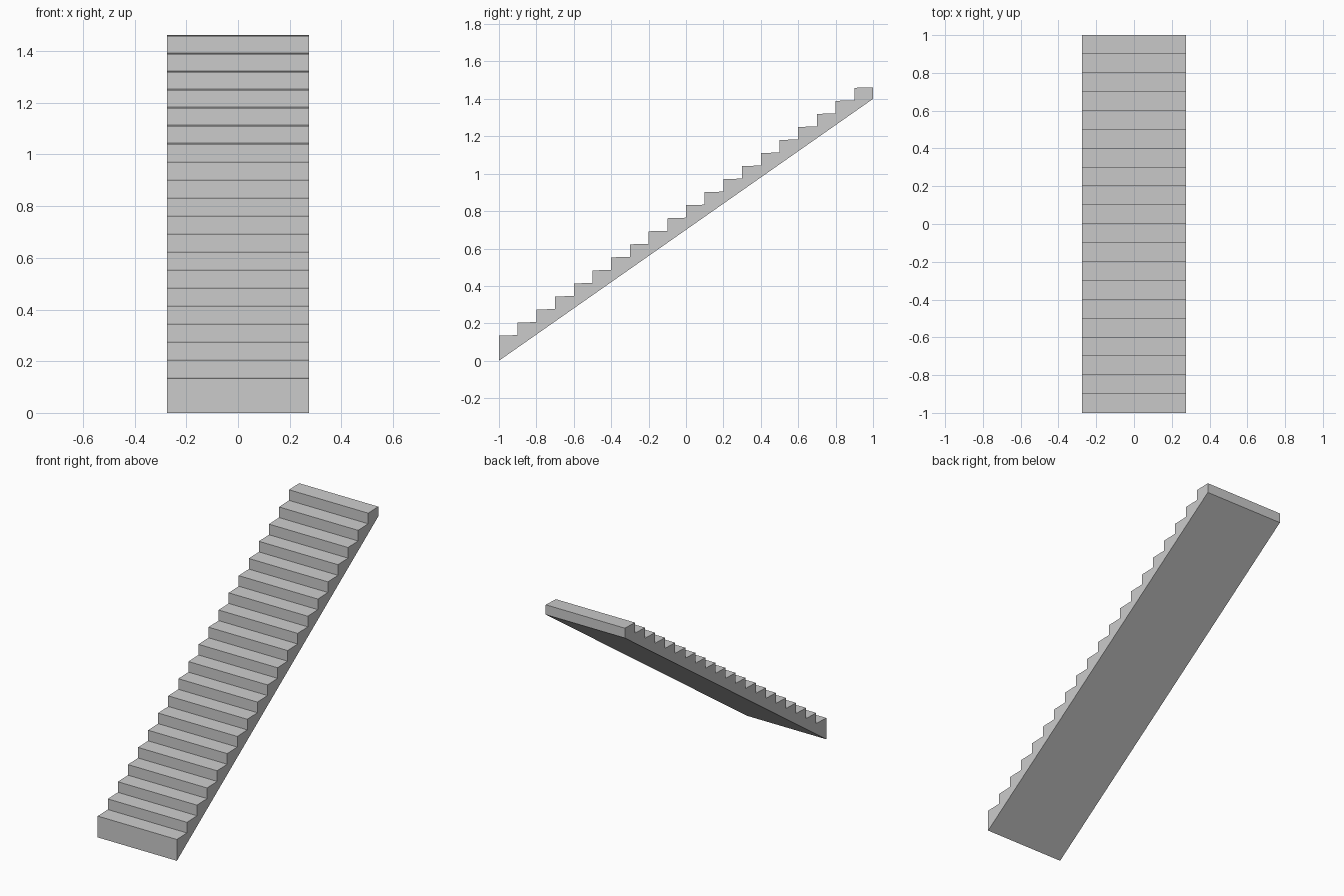
import bpy
import bmesh

STEPS = 20
HALF_WIDTH = 0.275
TREAD = 2 / STEPS
FIRST_TOP, LAST_TOP = 0.137, 1.462
RISE = (LAST_TOP - FIRST_TOP) / (STEPS - 1)
TILT = 0.003          # treads climb very slightly towards the back
UNDERSIDE_TOP = 1.40

cube = bpy.data.objects.get("Cube")
if cube:
    bpy.data.objects.remove(cube, do_unlink=True)


def flat_material(name, colour):
    mat = bpy.data.materials.new(name)
    mat.use_nodes = True
    mat.diffuse_color = colour
    mat.node_tree.nodes["Principled BSDF"].inputs["Base Color"].default_value = colour
    return mat


# Side profile: sloping underside, then the steps from top to bottom
profile = [(-1, 0), (1, UNDERSIDE_TOP)]
for i in reversed(range(STEPS)):
    front = -1 + i * TREAD
    top = FIRST_TOP + i * RISE
    profile += [(front + TREAD, top), (front, top - TILT)]

# Extrude the profile across the width
bm = bmesh.new()
side = bm.faces.new([bm.verts.new((-HALF_WIDTH, y, z)) for y, z in profile])
extruded = bmesh.ops.extrude_face_region(bm, geom=[side], use_keep_orig=True)
moved = [v for v in extruded["geom"] if isinstance(v, bmesh.types.BMVert)]
bmesh.ops.translate(bm, verts=moved, vec=(2 * HALF_WIDTH, 0, 0))
bmesh.ops.recalc_face_normals(bm, faces=bm.faces)

mesh = bpy.data.meshes.new("stair_flight")
bm.to_mesh(mesh)
bm.free()
mesh.materials.append(flat_material("concrete_grey", (0.6, 0.6, 0.6, 1)))
stairs = bpy.data.objects.new("stair_flight", mesh)
bpy.context.collection.objects.link(stairs)
